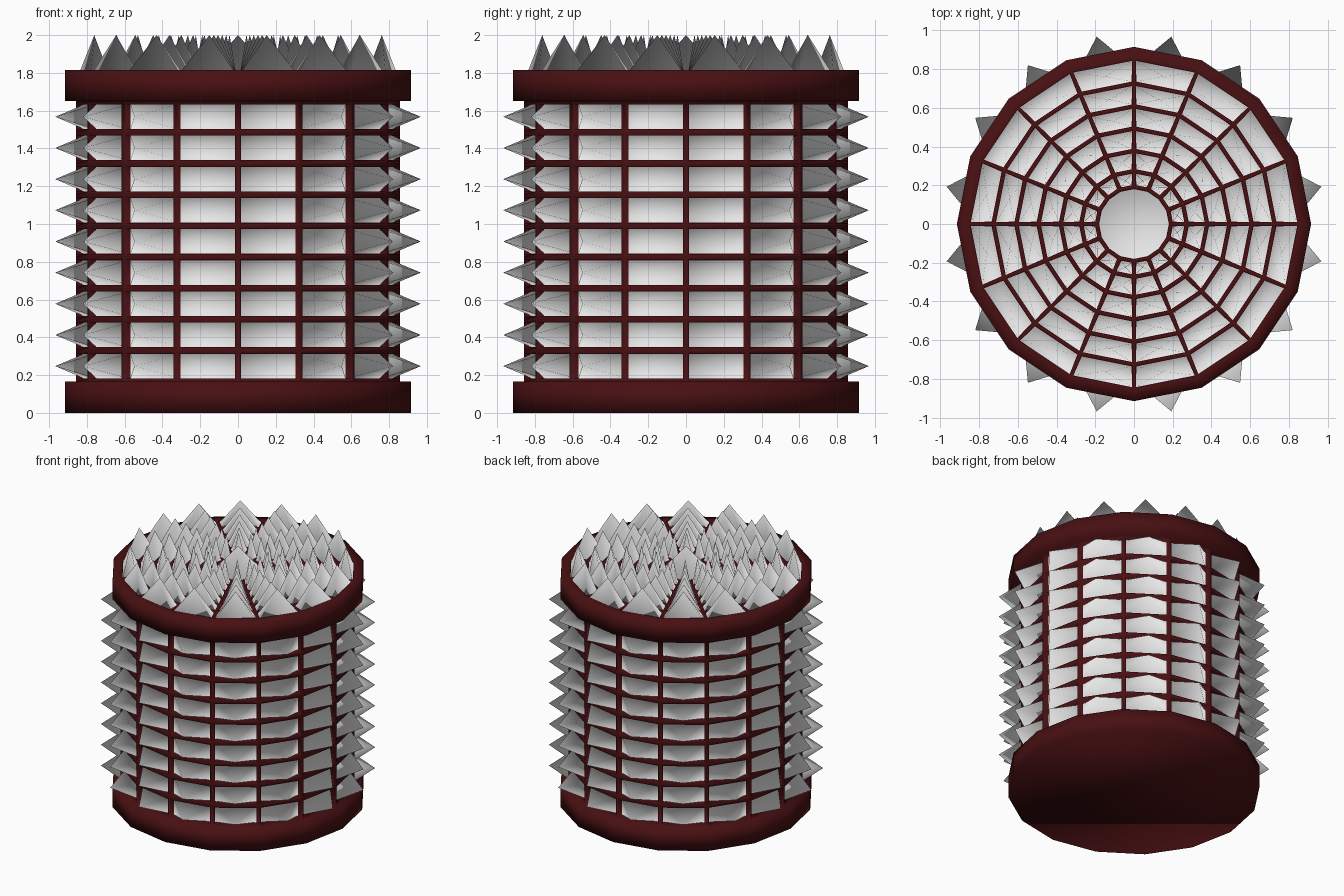
import bpy
import bmesh
from math import cos, sin, tau

cube = bpy.data.objects.get("Cube")
if cube:
    bpy.data.objects.remove(cube, do_unlink=True)

SIDES = 16
ROWS = 9
BAND = 0.165           # height of each rim and each spike row
BODY_R, RIM_R = 0.858, 0.915
TOP_RADII = [0.855, 0.725, 0.607, 0.492, 0.377, 0.272, 0.19]


def make_material(name, color):
    mat = bpy.data.materials.new(name)
    mat.use_nodes = True
    mat.diffuse_color = color
    mat.node_tree.nodes["Principled BSDF"].inputs["Base Color"].default_value = color
    return mat


def add_spikes(bm, faces, border, recess, height):
    """Frame each face, sink a pocket into it and raise a white spike."""
    bmesh.ops.inset_individual(bm, faces=faces, thickness=border, depth=0)
    bmesh.ops.inset_individual(bm, faces=faces, thickness=0.002, depth=-recess)
    for f in faces:
        f.material_index = 1
    bmesh.ops.poke(bm, faces=faces, offset=height, center_mode='MEAN')


# Profile: lower rim, spiked wall, upper rim, concentric rings of the lid
top = BAND * (ROWS + 2)
profile = [(RIM_R, 0), (RIM_R, BAND)]
profile += [(BODY_R, BAND * (i + 1)) for i in range(ROWS + 1)]
profile += [(RIM_R, top - BAND), (RIM_R, top)]
profile += [(r, top) for r in TOP_RADII]

# Sweep the profile around the vertical axis
bm = bmesh.new()
loops = [[bm.verts.new((r * cos(tau * k / SIDES), r * sin(tau * k / SIDES), z))
          for k in range(SIDES)] for r, z in profile]
bands = []
for low, high in zip(loops, loops[1:]):
    bands.append([bm.faces.new((low[k], low[(k + 1) % SIDES],
                                high[(k + 1) % SIDES], high[k]))
                  for k in range(SIDES)])
bm.faces.new(loops[0][::-1])
hub = bm.faces.new(loops[-1])
bm.normal_update()

# Spikes on the wall, on the lid and at the centre of the lid
wall = [f for band in bands[2:2 + ROWS] for f in band]
lid = [f for band in bands[1 - len(TOP_RADII):] for f in band]
tip = 2.0 - top
add_spikes(bm, wall, 0.023, 0.04, tip)
add_spikes(bm, lid, 0.014, 0.02, tip + 0.02)
add_spikes(bm, [hub], 0.008, 0.02, tip + 0.02)

for f in bm.faces:
    f.smooth = True

mesh = bpy.data.meshes.new("spiked_drum")
bm.to_mesh(mesh)
bm.free()
mesh.materials.append(make_material("dark_red", (0.065, 0.005, 0.006, 1)))
mesh.materials.append(make_material("white", (0.8, 0.8, 0.8, 1)))
drum = bpy.data.objects.new("spiked_drum", mesh)
bpy.context.collection.objects.link(drum)
